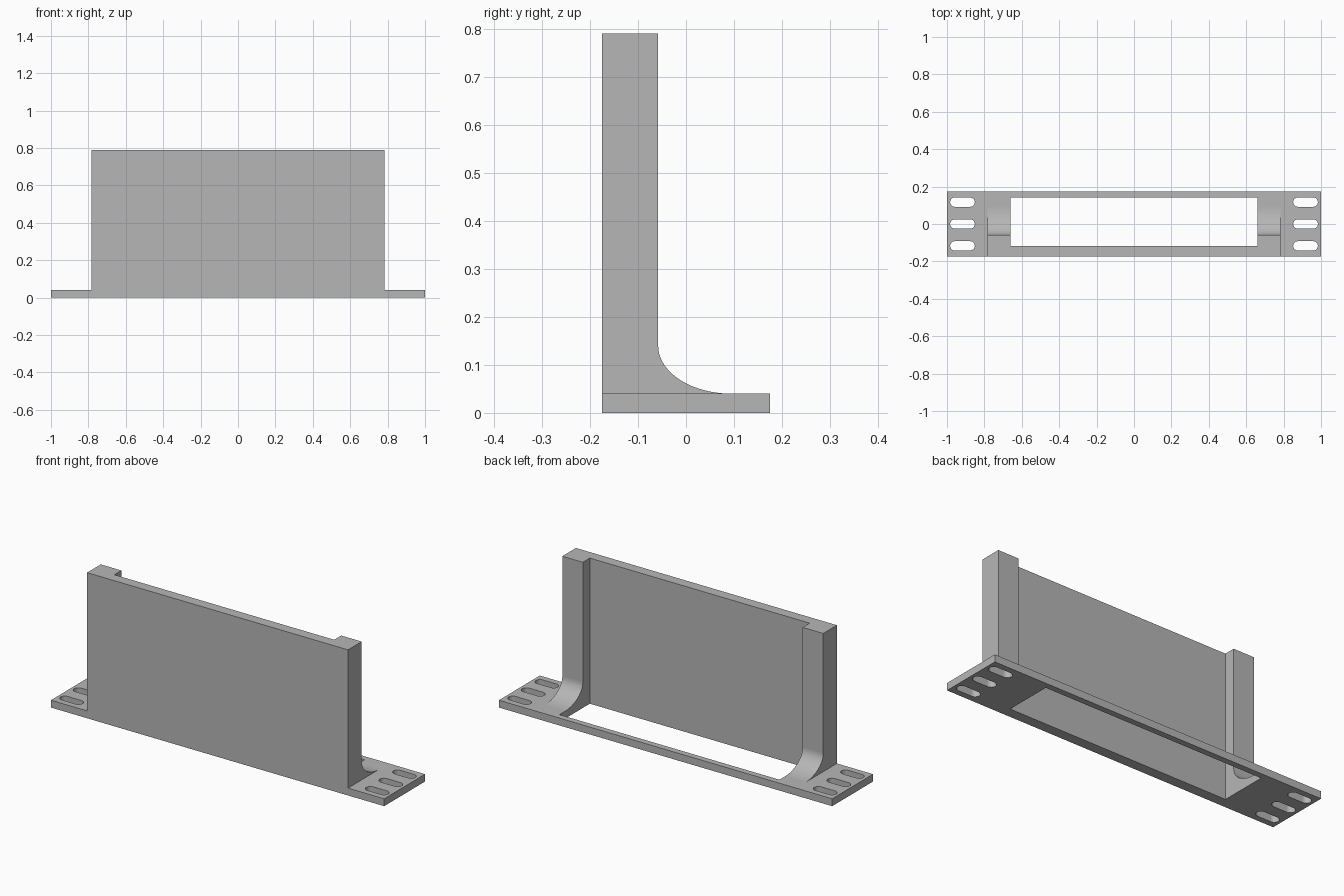
import bpy
import bmesh
from math import sin, cos, pi, radians
from mathutils import Matrix

cube = bpy.data.objects.get("Cube")
if cube:
    bpy.data.objects.remove(cube)

# Main sizes
HALF_DEPTH = 0.175
PLATE_TOP = 0.04
HEIGHT = 0.79
WALL_HALF = 0.783
POST_BACK = -0.058

grey = bpy.data.materials.new("plain grey")
grey.use_nodes = True
grey.diffuse_color = (0.47, 0.47, 0.47, 1)
grey.node_tree.nodes["Principled BSDF"].inputs["Base Color"].default_value = grey.diffuse_color


def extrude(name, points, axis_map, vector):
    """Solid made by sweeping a flat outline along a vector."""
    bm = bmesh.new()
    face = bm.faces.new([bm.verts.new(axis_map(a, b)) for a, b in points])
    swept = bmesh.ops.extrude_face_region(bm, geom=[face])["geom"]
    verts = [v for v in swept if isinstance(v, bmesh.types.BMVert)]
    bmesh.ops.translate(bm, verts=verts, vec=vector)
    bmesh.ops.recalc_face_normals(bm, faces=bm.faces)
    mesh = bpy.data.meshes.new(name)
    bm.to_mesh(mesh)
    bm.free()
    mesh.materials.append(grey)
    obj = bpy.data.objects.new(name, mesh)
    bpy.context.collection.objects.link(obj)
    return obj


def box(name, x0, x1, y0, y1, z0, z1):
    outline = [(x0, y0), (x1, y0), (x1, y1), (x0, y1)]
    return extrude(name, outline, lambda x, y: (x, y, z0), (0, 0, z1 - z0))


def slot(x, y, half_length, radius):
    """Cutter with rounded ends lying along x."""
    outline = []
    for side, start in ((1, -pi / 2), (-1, pi / 2)):
        for i in range(13):
            a = start + pi * i / 12
            outline.append((x + side * (half_length - radius) + radius * cos(a),
                            y + radius * sin(a)))
    return extrude("slot_cutter", outline, lambda u, v: (u, v, -0.1), (0, 0, 0.3))


def boolean(target, tool, operation):
    mod = target.modifiers.new(operation.lower(), "BOOLEAN")
    mod.operation = operation
    mod.solver = "EXACT"
    mod.object = tool
    bpy.context.view_layer.objects.active = target
    bpy.ops.object.modifier_apply(modifier=mod.name)
    bpy.data.objects.remove(tool)


# Mounting plate
bracket = box("mounting_bracket", -1, 1, -HALF_DEPTH, HALF_DEPTH, 0, PLATE_TOP)

# Upright with a curved foot at the back
foot_end, foot_top = 0.095, 0.14
profile = [(-HALF_DEPTH, 0.02), (-HALF_DEPTH, HEIGHT), (POST_BACK, HEIGHT)]
for i in range(21):
    a = pi / 2 * i / 20
    profile.append((foot_end - (foot_end - POST_BACK) * cos(a),
                    foot_top - (foot_top - PLATE_TOP) * sin(a)))
profile.append((foot_end, 0.02))
upright = extrude("upright", profile, lambda y, z: (-WALL_HALF, y, z),
                  (2 * WALL_HALF, 0, 0))
boolean(bracket, upright, "UNION")

# Opening behind the thin wall, leaving the two side posts
boolean(bracket, box("opening_cutter", -0.66, 0.66, -0.118, 0.142, -0.1, 1), "DIFFERENCE")

# Three mounting slots at each end
for side in (-1, 1):
    for row in (-1, 0, 1):
        boolean(bracket, slot(side * 0.917, row * 0.117, 0.066, 0.025), "DIFFERENCE")

# Smooth curved surfaces, flat elsewhere
bpy.ops.object.select_all(action="DESELECT")
bracket.select_set(True)
bpy.context.view_layer.objects.active = bracket
bpy.ops.object.shade_smooth_by_angle(angle=radians(30))
for face in bracket.data.polygons:
    if max(abs(c) for c in face.normal) > 0.9995:
        face.use_smooth = False
